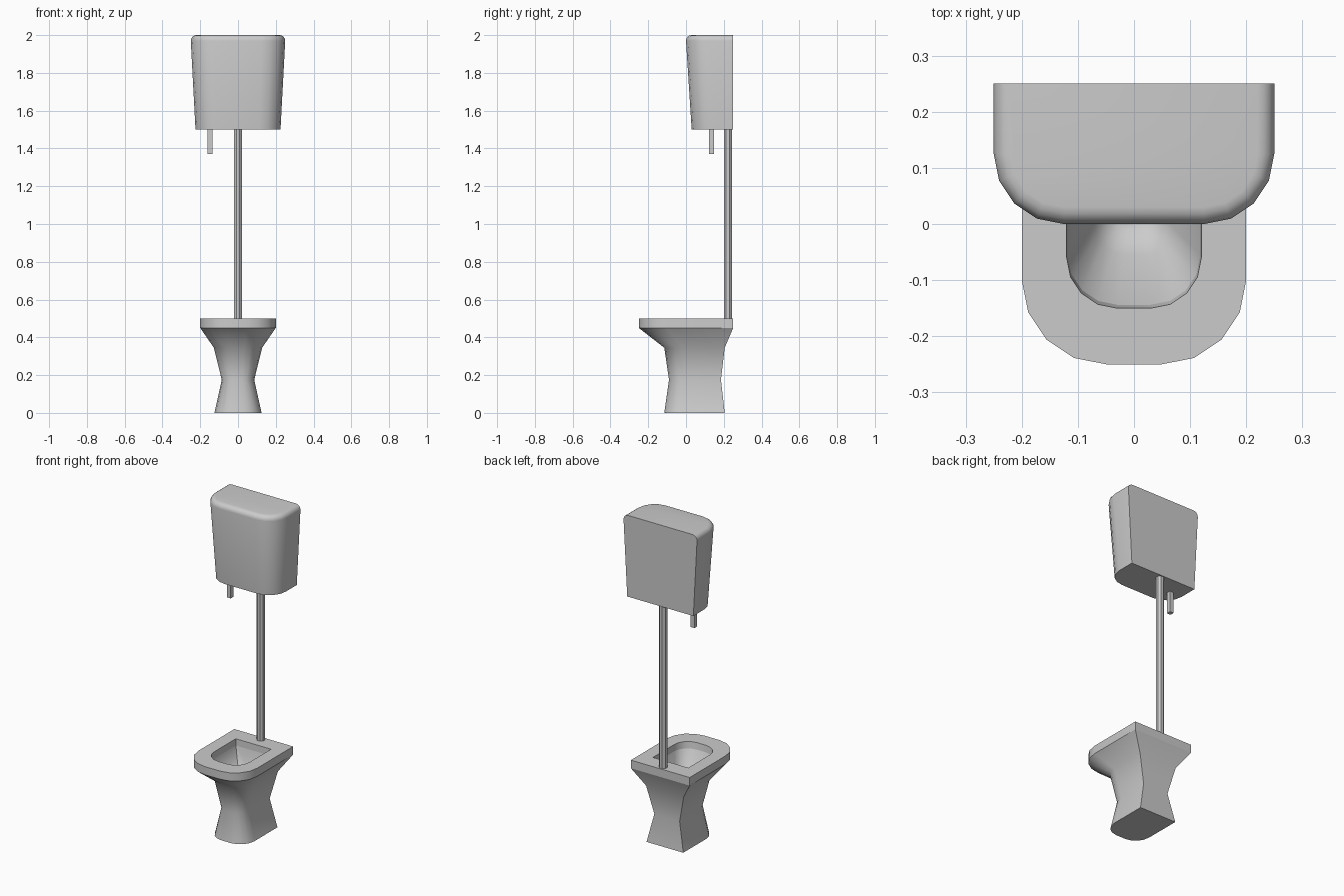
import bpy, bmesh
from math import sin, cos, pi, radians

if "Cube" in bpy.data.objects:
    bpy.data.objects.remove(bpy.data.objects["Cube"])


def d_ring(z, hx, yf, yb, rx=None, ry=None, n=4):
    """D outline: square back corners, rounded front corners."""
    rx = hx * 0.75 if rx is None else rx
    ry = (yb - yf) * 0.3 if ry is None else ry
    right = [(hx, yb)]
    for i in range(n + 1):
        a = i * pi / 2 / n
        right.append((hx - rx + rx * cos(a), yf + ry - ry * sin(a)))
    left = [(-x, y) for x, y in reversed(right)]
    return [(x, y, z) for x, y in right + left]


def loft(name, rings, limit, sharp_rings=()):
    """Skin the rings, cap both ends, smooth except at sharp edges."""
    bm = bmesh.new()
    vs = [[bm.verts.new(p) for p in r] for r in rings]
    n = len(rings[0])
    for a, b in zip(vs, vs[1:]):
        for i in range(n):
            j = (i + 1) % n
            bm.faces.new((a[i], a[j], b[j], b[i]))
    bm.faces.new(vs[0])
    bm.faces.new(vs[-1])
    bmesh.ops.recalc_face_normals(bm, faces=bm.faces[:])
    for f in bm.faces:
        f.smooth = True
    for e in bm.edges:
        e.smooth = e.calc_face_angle(0) < radians(limit)
    for k in sharp_rings:
        for i in range(n):
            bm.edges.get((vs[k][i], vs[k][(i + 1) % n])).smooth = False
    me = bpy.data.meshes.new(name)
    bm.to_mesh(me)
    bm.free()
    ob = bpy.data.objects.new(name, me)
    bpy.context.collection.objects.link(ob)
    return ob


def prism(name, x, y, z0, z1, r, sides):
    pts = [(x + r * cos((i + 0.5) * 2 * pi / sides),
            y + r * sin((i + 0.5) * 2 * pi / sides)) for i in range(sides)]
    return loft(name, [[(px, py, z) for px, py in pts] for z in (z0, z1)], 30)


# Toilet bowl: pedestal, rim, then down into the basin
loft("toilet_bowl", [
    d_ring(0.0, 0.125, -0.115, 0.205),
    d_ring(0.175, 0.086, -0.09, 0.185),
    d_ring(0.345, 0.128, -0.115, 0.205),
    d_ring(0.45, 0.2, -0.25, 0.25),
    d_ring(0.5, 0.2, -0.25, 0.25),
    d_ring(0.5, 0.12, -0.15, 0.15),
    d_ring(0.46, 0.118, -0.144, 0.148),
    d_ring(0.29, 0.07, -0.055, 0.11),
    d_ring(0.25, 0.035, -0.01, 0.07),
], 70, sharp_rings=(3, 4, 5, 6))

# Cistern: tapered tank with a rounded top edge and flat back
rings = [d_ring(1.5, 0.225, 0.03, 0.25, 0.1125, 0.1125)]
R = 0.03
for i in range(5):
    a = i * pi / 8
    d = R * (1 - cos(a))
    rings.append(d_ring(2 - R + R * sin(a), 0.25 - d, d, 0.25,
                        0.125 - d, 0.125 - d))
loft("cistern", rings, 40)

# Flush pipe and chain lever stub
prism("flush_pipe", 0, 0.222, 0.5, 1.5, 0.0235, 8)
prism("lever_stub", -0.148, 0.135, 1.37, 1.51, 0.0185, 4)
